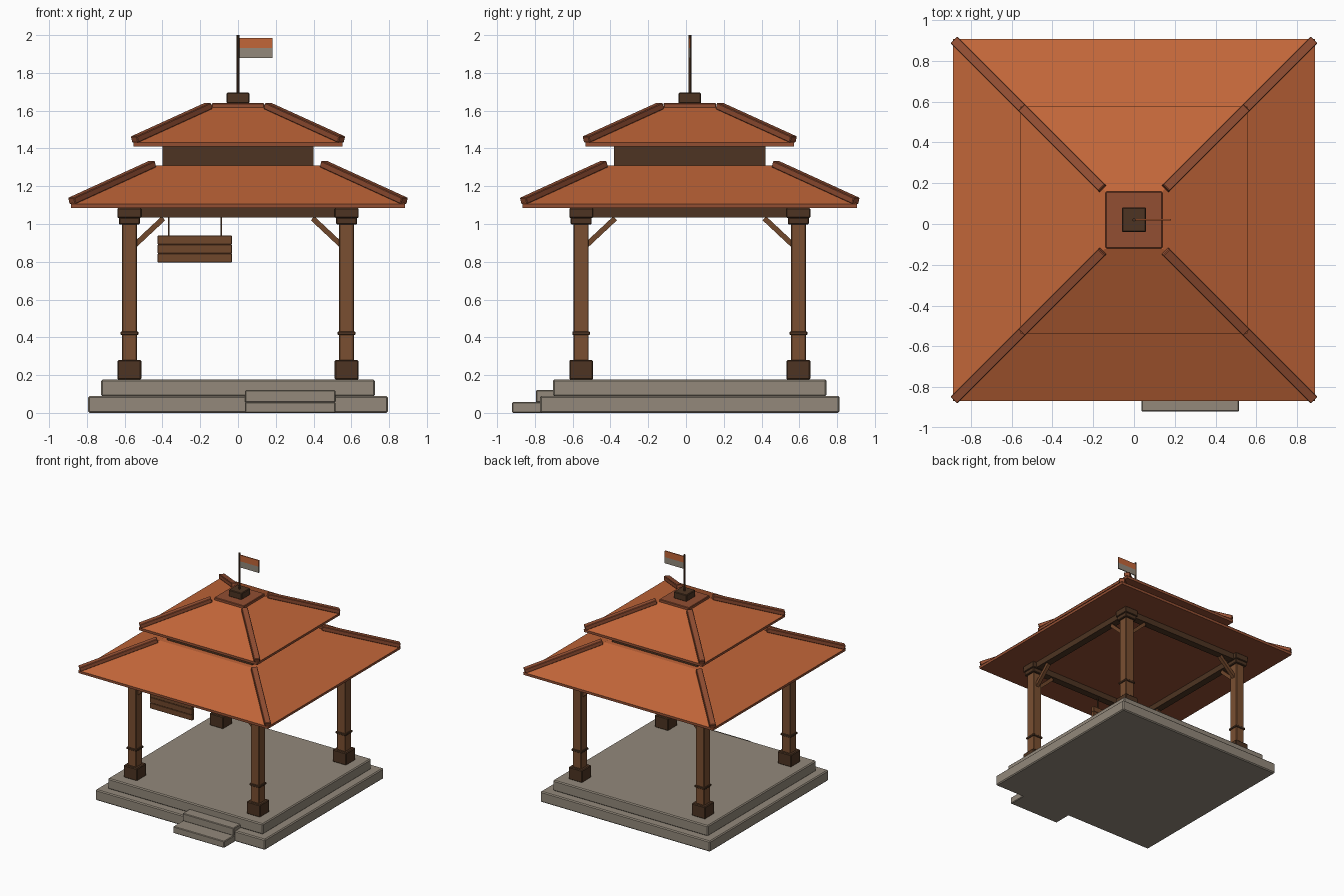
import bpy, bmesh
from mathutils import Vector, Matrix

if "Cube" in bpy.data.objects:
    bpy.data.objects.remove(bpy.data.objects["Cube"])

CY = 0.02  # pavilion centre line in y


def material(name, rgb):
    m = bpy.data.materials.new(name)
    lin = [(c / 255 / 12.92) if c < 11 else ((c / 255 + 0.055) / 1.055) ** 2.4 for c in rgb]
    m.diffuse_color = (*lin, 1)
    m.use_nodes = True
    m.node_tree.nodes["Principled BSDF"].inputs["Base Color"].default_value = m.diffuse_color
    return m


TILE = material("roof_orange", (194, 102, 57))
TRIM = material("ridge_brown_red", (146, 78, 50))
WOOD = material("post_wood", (122, 79, 49))
PLANK = material("plank_wood", (112, 71, 43))
DARK = material("dark_wood", (77, 52, 34))
STONE = material("stone_grey", (147, 137, 123))


def finish(name, bm, mat, bevel=0.0):
    bmesh.ops.recalc_face_normals(bm, faces=bm.faces)
    me = bpy.data.meshes.new(name)
    bm.to_mesh(me)
    bm.free()
    me.materials.append(mat)
    ob = bpy.data.objects.new(name, me)
    bpy.context.collection.objects.link(ob)
    if bevel:
        b = ob.modifiers.new("bevel", 'BEVEL')
        b.width = bevel
        b.segments = 1
    return ob


def box(name, x, y, z, mat, bevel=0.0):
    """Box from (min, max) ranges; y is measured from the pavilion centre."""
    bm = bmesh.new()
    size = Matrix.Diagonal((x[1] - x[0], y[1] - y[0], z[1] - z[0], 1))
    mid = Vector((sum(x) / 2, sum(y) / 2 + CY, sum(z) / 2))
    bmesh.ops.create_cube(bm, size=1, matrix=Matrix.Translation(mid) @ size)
    return finish(name, bm, mat, bevel)


def block(name, cx, cy, h, z0, z1, mat, bevel=0.0):
    """Square block of half width h."""
    return box(name, (cx - h, cx + h), (cy - h, cy + h), (z0, z1), mat, bevel)


def bar(name, a, b, width, height, mat, bevel=0.0):
    """Rectangular bar from a to b, with its top kept upward."""
    a, b = Vector(a), Vector(b)
    d = (b - a).normalized()
    side = Vector((0, 0, 1)).cross(d).normalized()
    up = d.cross(side)
    rot = Matrix((d, side, up)).transposed().to_4x4()
    bm = bmesh.new()
    mid = (a + b) / 2 + Vector((0, CY, 0))
    bmesh.ops.create_cube(bm, size=1, matrix=Matrix.Translation(mid) @ rot
                          @ Matrix.Diagonal(((b - a).length, width, height, 1)))
    return finish(name, bm, mat, bevel)


def roof(name, h0, h1, z0, z1):
    """Square hipped tier with a fascia slab and four hip ridges."""
    bm = bmesh.new()
    low, high = [[bm.verts.new((sx * h, sy * h + CY, z))
                  for sx, sy in ((-1, -1), (1, -1), (1, 1), (-1, 1))]
                 for h, z in ((h0, z0), (h1, z1))]
    for i in range(4):
        j = (i + 1) % 4
        bm.faces.new((low[i], low[j], high[j], high[i]))
    bm.faces.new(low[::-1])
    bm.faces.new(high)
    finish(name + "_tiles", bm, TILE)
    block(name + "_fascia", 0, 0, h0 - 0.003, z0 - 0.022, z0, TRIM)
    for sx, sy in CORNERS:
        o, i = h0 - 0.007, h1 + 0.012
        bar(name + "_hip_ridge", (sx * o, sy * o, z0 + 0.015),
            (sx * i, sy * i, z1 + 0.008), 0.048, 0.035, TRIM, 0.004)


CORNERS = [(sx, sy) for sx in (-1, 1) for sy in (-1, 1)]

# Stone platform and front steps
block("lower_platform", 0, 0, 0.793, 0, 0.09, STONE, 0.008)
block("upper_platform", 0, 0, 0.725, 0.088, 0.177, STONE, 0.008)
box("lower_step", (0.037, 0.515), (-0.94, -0.75), (0, 0.057), STONE, 0.005)
box("upper_step", (0.037, 0.515), (-0.815, -0.70), (0.055, 0.12), STONE, 0.005)

# Posts with footing, ring, capital and braces
P = 0.575
for sx, sy in CORNERS:
    x, y = sx * P, sy * P
    block("post_footing", x, y, 0.063, 0.175, 0.28, DARK, 0.006)
    block("post", x, y, 0.04, 0.275, 1.005, WOOD, 0.005)
    block("post_ring", x, y, 0.047, 0.413, 0.431, DARK, 0.003)
    block("capital", x, y, 0.056, 0.998, 1.035, DARK, 0.005)
    block("beam_joint", x, y, 0.063, 1.033, 1.084, DARK, 0.004)
    bar("brace", (sx * 0.55, y, 0.885), (sx * 0.395, y, 1.03), 0.03, 0.028, PLANK)
    bar("brace", (x, sy * 0.55, 0.885), (x, sy * 0.395, 1.03), 0.03, 0.028, PLANK)

# Ring of beams under the roof
for s in (-1, 1):
    box("cross_beam", (-P, P), (s * P - 0.03, s * P + 0.03), (1.035, 1.084), DARK)
    box("side_beam", (s * P - 0.03, s * P + 0.03), (-P, P), (1.035, 1.084), DARK)

# Two roof tiers with a neck between them
roof("lower_roof", 0.888, 0.44, 1.107, 1.31)
block("roof_neck", 0, 0, 0.4, 1.30, 1.415, DARK)
roof("upper_roof", 0.556, 0.143, 1.432, 1.618)
block("roof_cap", 0, 0, 0.139, 1.61, 1.64, TRIM, 0.004)
block("finial_base", 0, 0, 0.06, 1.638, 1.695, DARK, 0.005)

# Flagpole and flag
bm = bmesh.new()
bmesh.ops.create_cone(bm, cap_ends=True, segments=8, radius1=0.008, radius2=0.008, depth=0.31,
                      matrix=Matrix.Translation((0, CY, 1.845)))
finish("flagpole", bm, DARK)
box("flag_upper_stripe", (0.007, 0.182), (-0.004, 0.004), (1.932, 1.985), TILE)
box("flag_lower_stripe", (0.007, 0.182), (-0.004, 0.004), (1.88, 1.932), STONE)

# Hanging board of three planks on two cords
for i in range(3):
    z = 0.797 + i * 0.0475
    box("board_plank", (-0.425, -0.032), (-P - 0.014, -P + 0.014), (z, z + 0.0465), PLANK, 0.002)
for x in (-0.366, -0.088):
    block("board_cord", x, -P, 0.004, 0.935, 1.04, DARK)
